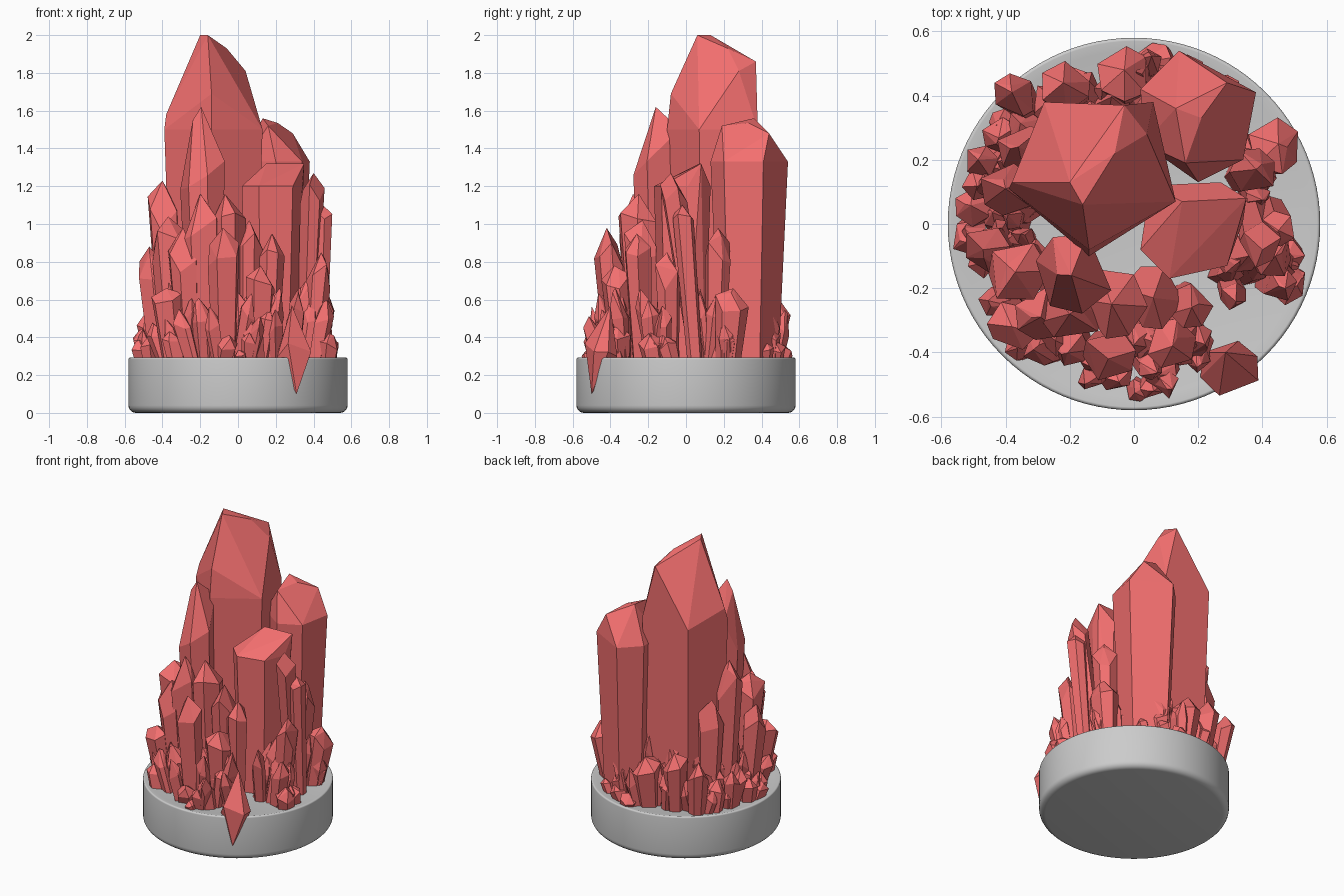
import bpy, bmesh, math, random
from mathutils import Vector

if "Cube" in bpy.data.objects:
    bpy.data.objects.remove(bpy.data.objects["Cube"])

random.seed(11)
RED = bpy.data.materials.new("crystal_red")
RED.diffuse_color = (0.9, 0.16, 0.16, 1)
RED.use_nodes = True
RED.node_tree.nodes["Principled BSDF"].inputs["Base Color"].default_value = RED.diffuse_color
FLOOR = 0.24


def finish(bm, name, material=None):
    bmesh.ops.recalc_face_normals(bm, faces=bm.faces)
    me = bpy.data.meshes.new(name)
    bm.to_mesh(me)
    bm.free()
    ob = bpy.data.objects.new(name, me)
    bpy.context.collection.objects.link(ob)
    if material:
        me.materials.append(material)
    return ob


def hull(points):
    # Convex shard with its near-coplanar triangles merged into facets
    bm = bmesh.new()
    for p in points:
        bm.verts.new(p)
    res = bmesh.ops.convex_hull(bm, input=bm.verts)
    loose = {e for e in res["geom_interior"] + res["geom_unused"]
             if isinstance(e, bmesh.types.BMVert)}
    bmesh.ops.delete(bm, geom=list(loose), context='VERTS')
    bmesh.ops.dissolve_limit(bm, angle_limit=math.radians(6), verts=bm.verts, edges=bm.edges)
    return bm


def shard_points(base, tip, r, shoulder=0.75, taper=0.72, sides=6):
    # Tapered prism with uneven shoulder and a chisel tip
    axis = tip - base
    u = axis.cross(Vector((0.3, 1, 0.1))).normalized()
    v = axis.cross(u).normalized()

    def around(a):
        return (u * math.cos(a) + v * math.sin(a)) * r

    turn = random.uniform(0, math.tau)
    pts = [tip, tip - axis * 0.05 + around(random.uniform(0, math.tau)) * 0.35]
    for i in range(sides):
        d = around(turn + (i + random.uniform(-0.28, 0.28)) * math.tau / sides)
        t = shoulder + random.uniform(-0.12, 0.12)
        pts += [base + d * taper, base + axis * t + d * (taper + (1 - taper) * t / shoulder)]
    return pts


def column(name, tops, ring, z, shrink):
    # Polygon shoulder at height z, top points above, foot shrunk towards its centre
    c = sum((Vector(p) for p in ring), Vector((0, 0))) / len(ring)
    foot = [(*(c + (Vector(p) - c) * shrink), FLOOR) for p in ring]
    finish(hull(tops + [(*p, z) for p in ring] + foot), name, RED)


def cluster(name, shards):
    out = bmesh.new()
    for args in shards:
        b = hull(shard_points(*args))
        tmp = bpy.data.meshes.new("tmp")
        b.to_mesh(tmp)
        b.free()
        out.from_mesh(tmp)
        bpy.data.meshes.remove(tmp)
    finish(out, name, RED)


# Round dish: profile with rounded lower edge and crisp upper edge, lathed
profile = [(0, 0)]
for cx, cz, r, start in ((0.54, 0.04, 0.04, -90), (0.57, 0.283, 0.01, 0)):
    for k in range(6):
        a = math.radians(start + 18 * k)
        profile.append((cx + r * math.cos(a), cz + r * math.sin(a)))
profile += [(0.54, 0.285), (0, 0.28)]
bm = bmesh.new()
vs = [bm.verts.new((x, 0, z)) for x, z in profile]
es = [bm.edges.new(p) for p in zip(vs, vs[1:])]
bmesh.ops.spin(bm, geom=vs + es, cent=(0, 0, 0), axis=(0, 0, 1), angle=math.tau, steps=96)
bmesh.ops.remove_doubles(bm, verts=bm.verts, dist=0.0005)
dish = finish(bm, "round_base")
bpy.context.view_layer.objects.active = dish
dish.select_set(True)
bpy.ops.object.shade_smooth_by_angle(angle=math.radians(40))

# The three large columns
column("main_crystal",
       [(-0.2, 0.13, 2.0), (-0.16, 0.06, 2.0), (-0.06, 0.22, 1.93),
        (0.04, 0.28, 1.81), (-0.03, 0.37, 1.86), (-0.38, 0.13, 1.58), (-0.14, -0.08, 1.69)],
       [(-0.39, 0.11), (-0.14, -0.1), (0.13, 0.07), (0.06, 0.38), (-0.28, 0.38)], 1.5, 0.84)
column("rear_crystal",
       [(0.13, 0.36, 1.56), (0.21, 0.33, 1.535), (0.29, 0.44, 1.48), (0.16, 0.19, 1.52)],
       [(0.14, 0.54), (0.38, 0.41), (0.34, 0.2), (0.2, 0.13), (0.03, 0.25), (0.02, 0.42)],
       1.33, 0.76)
column("middle_crystal",
       [(0.15, 0.07, 1.32), (0.35, 0.08, 1.32)],
       [(0.02, -0.08), (0.11, -0.17), (0.29, -0.13), (0.34, 0.01), (0.27, 0.13), (0.05, 0.12)],
       1.2, 0.8)

# Crystal hanging over the front rim, pointed at both ends
low, high = Vector((0.31, -0.5, 0.1)), Vector((0.285, -0.4, 0.57))
waist = shard_points(low, high, 0.095, 0.46, 1.0)[3::2]
finish(hull([low, high] + waist), "overhanging_crystal", RED)

# Medium spires: tip position and radius; each leans out a little from its foot
spires = [
    (-0.195, -0.16, 1.62, 0.13), (-0.4, 0.11, 1.23, 0.085),
    (-0.36, 0.24, 1.0, 0.08), (-0.2, -0.28, 1.16, 0.10), (-0.07, -0.25, 1.16, 0.11),
    (0.06, -0.23, 1.02, 0.10), (-0.08, -0.42, 0.98, 0.085), (-0.37, -0.15, 1.04, 0.10),
    (-0.47, -0.08, 0.88, 0.075), (-0.29, -0.29, 0.98, 0.09), (-0.38, -0.32, 0.66, 0.08),
    (0.12, -0.38, 0.78, 0.08), (0.18, -0.26, 0.95, 0.07), (0.44, -0.1, 0.85, 0.07),
    (0.38, 0.17, 0.98, 0.075), (0.45, 0.25, 0.66, 0.09), (-0.38, 0.41, 0.65, 0.07),
    (-0.22, 0.44, 0.68, 0.08), (-0.03, 0.48, 0.62, 0.09)]
medium = [(Vector((x * 0.88, y * 0.88, FLOOR)), Vector((x, y, z)), r, 0.8)
          for x, y, z, r in spires]
# Two slender right-hand spires leaning forwards
medium += [(Vector((0.36, 0.07, FLOOR)), Vector((0.4, -0.08, 1.27)), 0.065, 0.85),
           (Vector((0.43, 0.05, FLOOR)), Vector((0.45, -0.02, 1.1)), 0.055, 0.85)]
cluster("medium_crystals", medium)

# Small shards round the rim, leaving the bare patches of the dish free
small = []
while len(small) < 120:
    a, rad = random.uniform(0, 360), random.uniform(0.28, 0.5)
    if a > 352 or a < 18 or 300 < a < 328:
        continue
    ang = math.radians(a)
    out = Vector((math.cos(ang), math.sin(ang), 0))
    side = Vector((-out.y, out.x, 0)) * random.uniform(-0.07, 0.07)
    h = random.uniform(0.04, 0.24) + (0.5 - rad) * 1.2
    foot = out * rad + Vector((0, 0, FLOOR))
    tip = out * min(rad + random.uniform(0, 0.09), 0.525) + side + Vector((0, 0, 0.29 + h))
    small.append((foot, tip, random.uniform(0.035, 0.065), 0.7, 0.8, random.choice((5, 6))))
cluster("small_crystals", small)
